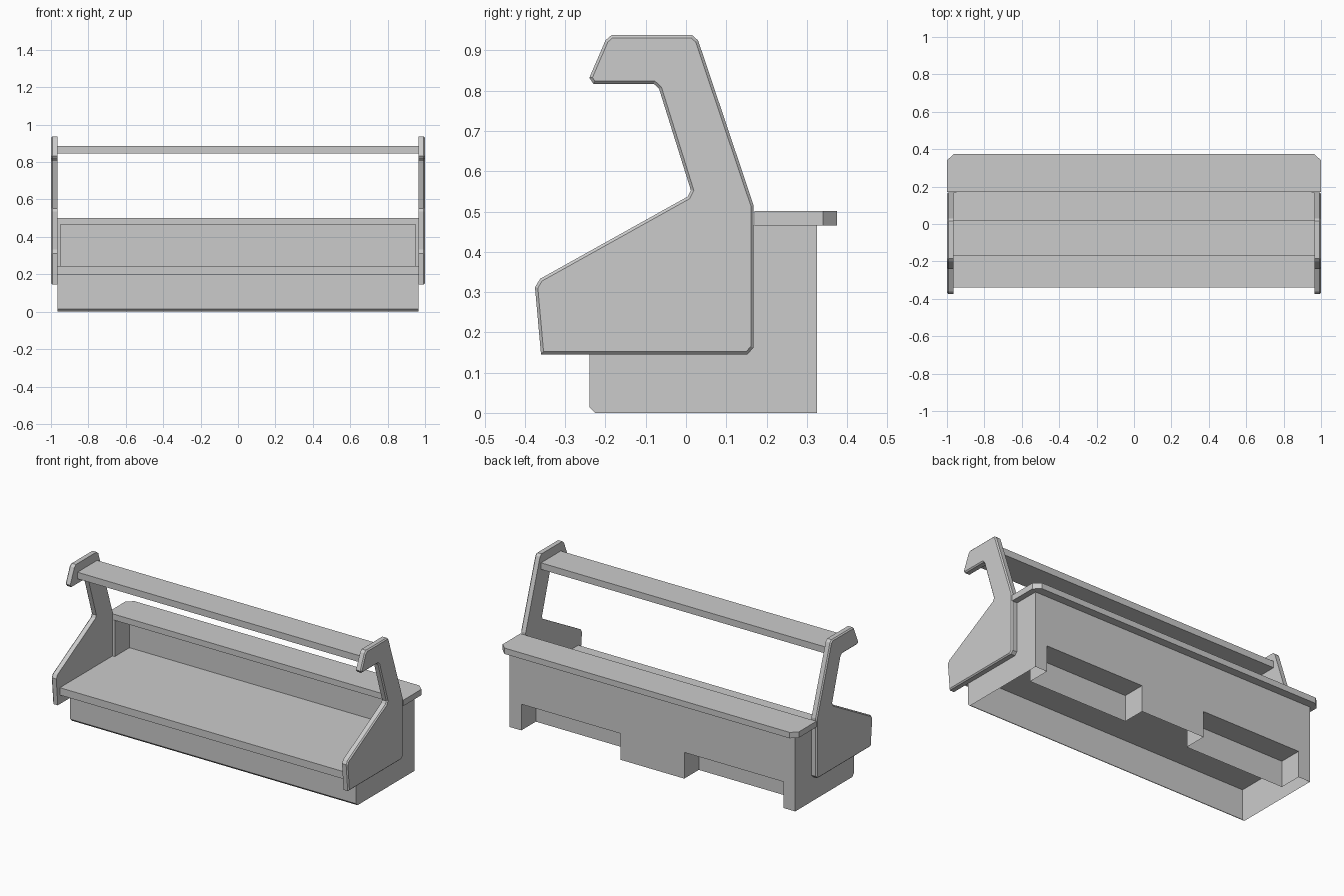
import bpy, bmesh

if "Cube" in bpy.data.objects:
    bpy.data.objects.remove(bpy.data.objects["Cube"])


def finish(name, bm):
    bmesh.ops.recalc_face_normals(bm, faces=bm.faces)
    me = bpy.data.meshes.new(name)
    bm.to_mesh(me)
    bm.free()
    ob = bpy.data.objects.new(name, me)
    bpy.context.collection.objects.link(ob)
    return ob


def prism(name, pts, move, bevel=0.0):
    """Extrude a closed 3D outline along move; optionally chamfer the end face."""
    bm = bmesh.new()
    base = bm.faces.new([bm.verts.new(p) for p in pts])
    res = bmesh.ops.extrude_face_region(bm, geom=[base], use_keep_orig=True)
    verts = [g for g in res["geom"] if isinstance(g, bmesh.types.BMVert)]
    cap = next(g for g in res["geom"] if isinstance(g, bmesh.types.BMFace)
               and all(v in verts for v in g.verts))
    bmesh.ops.translate(bm, verts=verts, vec=move)
    if bevel:
        bmesh.ops.bevel(bm, geom=list(cap.edges), offset=bevel, segments=1,
                        affect='EDGES', profile=0.5)
    return finish(name, bm)


def box(name, x0, x1, y0, y1, z0, z1):
    return prism(name, [(x0, y0, z0), (x1, y0, z0), (x1, y1, z0), (x0, y1, z0)],
                 (0, 0, z1 - z0))


def sheet(name, rings):
    """Open shell through stacked rings of equal point count."""
    bm = bmesh.new()
    rows = [[bm.verts.new(p) for p in r] for r in rings]
    n = len(rows[0])
    for a, b in zip(rows, rows[1:]):
        for i in range(n):
            j = (i + 1) % n
            bm.faces.new((a[i], a[j], b[j], b[i]))
    return finish(name, bm)


W, BACK, FRONT = 0.965, 0.325, -0.24

# End panels with hooked tops, chamfered on the outer face
profile = [(-0.36, 0.145), (0.152, 0.145), (0.168, 0.162), (0.168, 0.515),
           (0.03, 0.925), (0.015, 0.938), (-0.185, 0.938), (-0.2, 0.925),
           (-0.24, 0.832), (-0.23, 0.817), (-0.08, 0.817), (-0.067, 0.805),
           (0.012, 0.553), (0.004, 0.537), (-0.362, 0.333), (-0.375, 0.312)]
for side, s in (("left", -1), ("right", 1)):
    prism(f"end_panel_{side}", [(s * W, y, z) for y, z in profile],
          (s * 0.035, 0, 0), 0.007)
    # Recess end wall
    box(f"recess_end_{side}", *sorted((s * 0.95, s * W)), 0.168, BACK, 0.2, 0.465)
    # Ceiling of the rear pocket
    box(f"pocket_ceiling_{side}", *sorted((s * 0.216, s * 0.885)),
        0.185, BACK, 0.16, 0.165)

# Hollow skirt: plan outline with two rear pockets, open at the bottom
half = [(0.216, BACK), (0.216, 0.185), (0.885, 0.185), (0.885, BACK),
        (W, BACK), (W, FRONT)]
plan = half + [(-x, y) for x, y in reversed(half)]
sheet("skirt", [[(x, -0.225 if z == 0 and y == FRONT else y, z) for x, y in plan]
                for z in (0, 0.015, 0.16)])

# Band joining the skirt to the shelf
band = [(W, BACK), (W, FRONT), (-W, FRONT), (-W, BACK)]
sheet("skirt_band", [[(x, y, z) for x, y in band] for z in (0.16, 0.2)])

# Shelf, back wall and hanging board
box("shelf", -W, W, -0.34, 0.31, 0.2, 0.245)
box("back_wall", -W, W, 0.31, BACK, 0.2, 0.465)
box("top_board", -W, W, -0.17, 0.02, 0.845, 0.885)

# Rear ledge with clipped back corners
ledge = [(-1, 0.17), (1, 0.17), (1, 0.34), (0.963, 0.375), (-0.963, 0.375), (-1, 0.34)]
prism("rear_ledge", [(x, y, 0.465) for x, y in ledge], (0, 0, 0.036))
